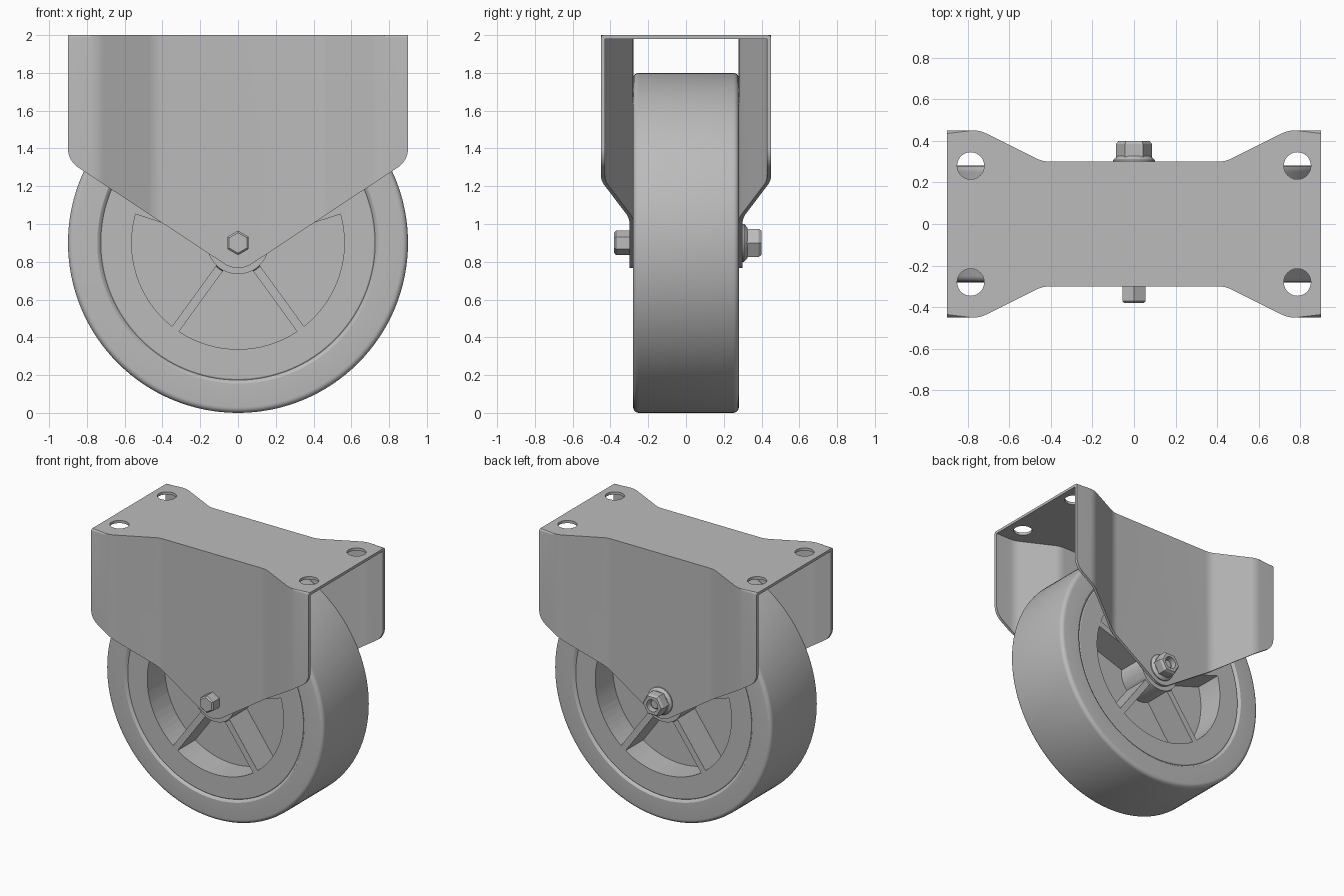
import bpy, bmesh, math
from mathutils import Vector

cube = bpy.data.objects.get("Cube")
if cube:
    bpy.data.objects.remove(cube, do_unlink=True)

AXLE_Z = 0.9
steel = bpy.data.materials.new("plain_grey")
steel.use_nodes = True
GREY = (0.5, 0.5, 0.5, 1)
steel.diffuse_color = GREY
steel.node_tree.nodes["Principled BSDF"].inputs["Base Color"].default_value = GREY


def to_object(name, bm):
    bmesh.ops.recalc_face_normals(bm, faces=bm.faces)
    mesh = bpy.data.meshes.new(name)
    bm.to_mesh(mesh)
    bm.free()
    mesh.materials.append(steel)
    obj = bpy.data.objects.new(name, mesh)
    bpy.context.collection.objects.link(obj)
    return obj


def add_prism(bm, points, axis, lo, hi):
    """Extrude a flat outline along z, or along y for (x, z) outlines."""
    place = (lambda a, b, t: (a, b, t)) if axis == "z" else (lambda a, b, t: (a, t, b))
    rings = [[bm.verts.new(place(a, b, t)) for a, b in points] for t in (lo, hi)]
    n = len(points)
    for ring in rings:
        bm.faces.new(ring)
    for i in range(n):
        j = (i + 1) % n
        bm.faces.new((rings[0][i], rings[0][j], rings[1][j], rings[1][i]))


def prism(name, points, axis, lo, hi):
    bm = bmesh.new()
    add_prism(bm, points, axis, lo, hi)
    return to_object(name, bm)


def lathe(name, profile, sides, phase=0.0):
    """Spin (radius, y) points round the axle."""
    bm = bmesh.new()
    rings = []
    for r, y in profile:
        angles = [phase + math.tau * i / sides for i in range(sides)]
        rings.append([bm.verts.new((r * math.cos(a), y, AXLE_Z + r * math.sin(a))) for a in angles])
    for a, b in zip(rings, rings[1:]):
        for i in range(sides):
            j = (i + 1) % sides
            bm.faces.new((a[i], a[j], b[j], b[i]))
    bm.faces.new(rings[0])
    bm.faces.new(rings[-1])
    return to_object(name, bm)


def rounded(corners, steps=6):
    """Closed outline from (a, b, fillet radius) corners."""
    out = []
    n = len(corners)
    for i, (a, b, r) in enumerate(corners):
        p = Vector((a, b))
        if r == 0:
            out.append((a, b))
            continue
        u = (Vector(corners[i - 1][:2]) - p).normalized()
        v = (Vector(corners[(i + 1) % n][:2]) - p).normalized()
        half = u.angle(v) / 2
        centre = p + (u + v).normalized() * (r / math.sin(half))
        start = p + u * (r / math.tan(half)) - centre
        end = p + v * (r / math.tan(half)) - centre
        for k in range(steps + 1):
            d = start.lerp(end, k / steps).normalized() * r
            out.append(tuple(centre + d))
    return out


def combine(obj, cutter, operation):
    mod = obj.modifiers.new("cut", "BOOLEAN")
    mod.operation, mod.object, mod.solver = operation, cutter, "EXACT"
    bpy.context.view_layer.objects.active = obj
    bpy.ops.object.modifier_apply(modifier=mod.name)
    bpy.data.objects.remove(cutter, do_unlink=True)


def smooth(obj, degrees=30):
    bpy.ops.object.select_all(action="DESELECT")
    obj.select_set(True)
    bpy.context.view_layer.objects.active = obj
    bpy.ops.object.shade_smooth_by_angle(angle=math.radians(degrees))


# Bracket: waisted channel, hollowed, then trimmed to the side profile
def waisted(inset, end):
    quarter = [(end, 0.45 - inset, 0), (0.74, 0.45 - inset, 0.15), (0.44, 0.3 - inset, 0.15)]
    half = quarter + [(-x, y, r) for x, y, r in reversed(quarter)]
    return rounded(half + [(-x, -y, r) for x, y, r in half])


bm = bmesh.new()
add_prism(bm, waisted(0, 0.9), "z", 0.6, 2.0)
top_edges = [e for e in bm.edges if all(v.co.z > 1.99 for v in e.verts)
             and not all(abs(v.co.x) > 0.89 for v in e.verts)]
bmesh.ops.bevel(bm, geom=top_edges, offset=0.015, segments=3, affect="EDGES", profile=0.5)
bracket = to_object("bracket", bm)
combine(bracket, prism("hollow", waisted(0.021, 1.0), "z", 0.5, 1.98), "DIFFERENCE")
side = rounded([(0.9, 2.1, 0), (0.9, 1.335, 0.12), (0, 0.741, 0.13), (-0.9, 1.335, 0.12), (-0.9, 2.1, 0)], 10)
side = [(x * 1.0001, z) for x, z in side]
combine(bracket, prism("side_profile", side, "y", -0.6, 0.6), "INTERSECT")

# Mounting holes
bm = bmesh.new()
for x in (-0.785, 0.785):
    for y in (-0.28, 0.28):
        ring = [(x + 0.065 * math.cos(math.tau * i / 40), y + 0.065 * math.sin(math.tau * i / 40))
                for i in range(40)]
        add_prism(bm, ring, "z", 1.9, 2.1)
combine(bracket, to_object("hole_cutter", bm), "DIFFERENCE")
smooth(bracket, 20)

# Tyre: rounded tread with a soft inner lip
shoulder = [(0.87 + 0.03 * math.sin(a), 0.25 + 0.03 * math.cos(a))
            for a in [math.pi / 2 * k / 5 for k in range(6)]]
lip = [(0.725, 0.262), (0.732, 0.272), (0.745, 0.28)]
half = lip + shoulder
tyre = lathe("tyre", [(r, -y) for r, y in half] + [(r, y) for r, y in reversed(half)], 128)
# The lathe caps close the tyre inside the rim faces
smooth(tyre)

# Pockets between five spokes, on both faces of the wheel
def pocket(k):
    centre = math.radians(-90 + 72 * k)
    pts = []
    for radius, direction in ((0.563, 1), (0.165, -1)):
        reach = math.radians(36) - math.asin(0.023 / radius)
        for i in range(17):
            a = centre + direction * reach * (i / 8 - 1)
            pts.append((radius * math.cos(a), AXLE_Z + radius * math.sin(a)))
    return pts


bm = bmesh.new()
for k in range(5):
    add_prism(bm, pocket(k), "y", 0.06, 0.4)
    add_prism(bm, pocket(k), "y", -0.4, -0.06)
cutter = to_object("pocket_cutter", bm)

# Wheel centre: rim, spokes and web, fitted into the tyre
rim_half = [(0.165, 0.278), (0.17, 0.268), (0.72, 0.268), (0.73, 0.262)]
core = lathe("wheel_centre", [(r, -y) for r, y in rim_half] + [(r, y) for r, y in reversed(rim_half)], 128)
bm = bmesh.new()
bm.from_mesh(cutter.data)
tyre_cutter = to_object("tyre_pocket_cutter", bm)
combine(core, cutter, "DIFFERENCE")
combine(tyre, tyre_cutter, "DIFFERENCE")
smooth(core)
smooth(tyre)

# Bolt head at the front
bolt = lathe("bolt_head", [(0.065, -0.29), (0.065, -0.37), (0.054, -0.38)], 6, math.pi / 6)

# Flanged nut at the back, with the bolt end inside it
flange = lathe("nut_flange", [(0.1, 0.29), (0.1, 0.308), (0.08, 0.326)], 48)
smooth(flange)
nut = lathe("nut", [(0.086, 0.31), (0.086, 0.385), (0.074, 0.4)], 6)
combine(nut, lathe("nut_bore", [(0.045, 0.345), (0.045, 0.5)], 32), "DIFFERENCE")
smooth(nut, 20)
bolt_end = lathe("bolt_end", [(0.036, 0.33), (0.036, 0.365), (0.03, 0.37)], 32)
smooth(bolt_end)
